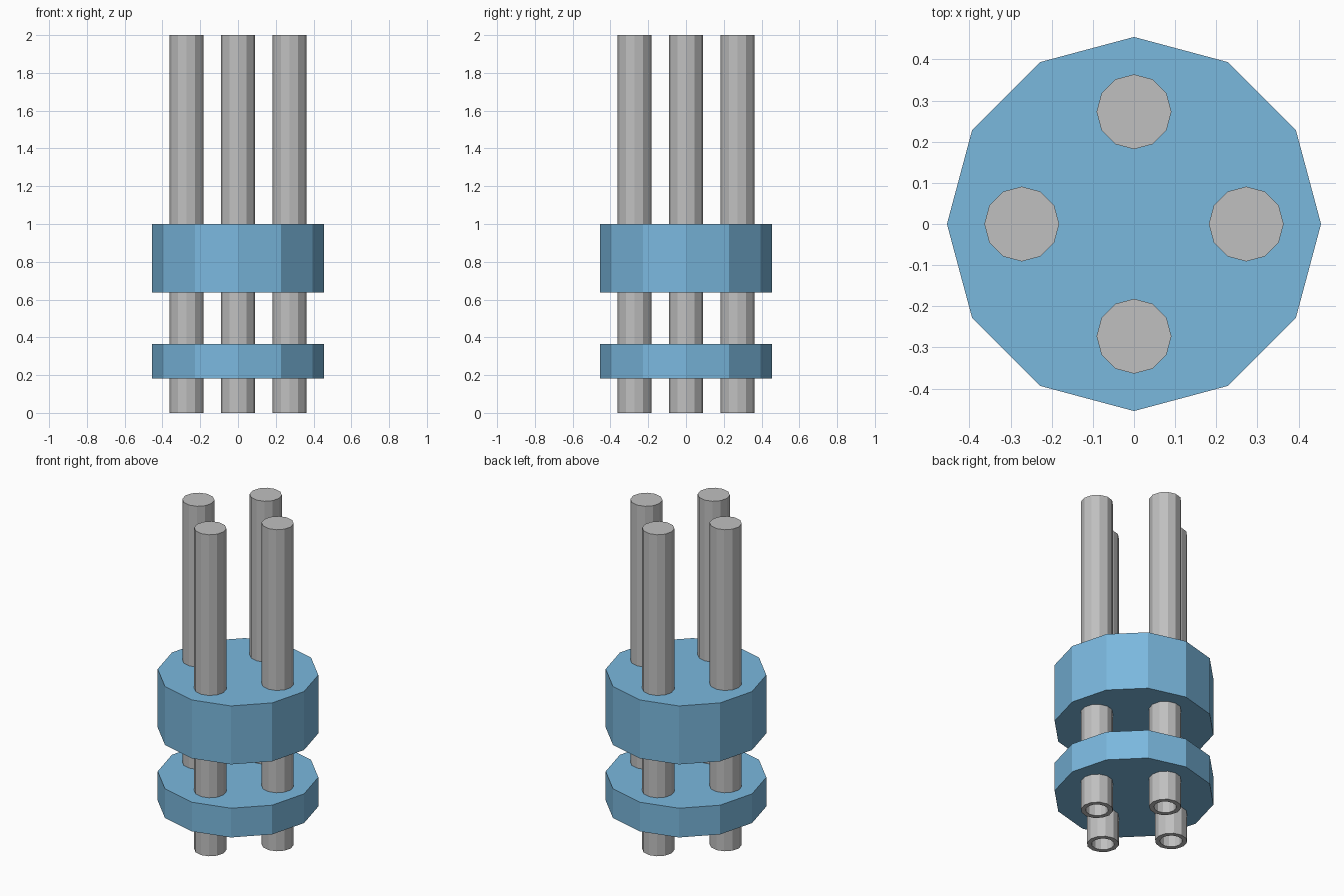
import bpy, bmesh, math

if "Cube" in bpy.data.objects:
    bpy.data.objects.remove(bpy.data.objects["Cube"])

U = 1 / 11   # basic module of the model
SIDES = 12


def material(name, rgb):
    m = bpy.data.materials.new(name)
    m.diffuse_color = (*rgb, 1)
    m.use_nodes = True
    m.node_tree.nodes["Principled BSDF"].inputs["Base Color"].default_value = m.diffuse_color
    return m


blue = material("light_blue", (0.195, 0.479, 0.730))
grey = material("light_grey", (0.527, 0.527, 0.527))


def ring(bm, r, z):
    return [bm.verts.new((r * math.cos(2 * math.pi * i / SIDES),
                          r * math.sin(2 * math.pi * i / SIDES), z))
            for i in range(SIDES)]


def lathe(name, profile, mat, loc=(0, 0, 0)):
    """Skin 12-sided rings through (radius, z) points and cap both ends."""
    bm = bmesh.new()
    rings = [ring(bm, r, z) for r, z in profile]
    for a, b in zip(rings, rings[1:]):
        for i in range(SIDES):
            j = (i + 1) % SIDES
            bm.faces.new((a[i], a[j], b[j], b[i]))
    bm.faces.new(rings[0][::-1])
    bm.faces.new(rings[-1])
    bmesh.ops.recalc_face_normals(bm, faces=bm.faces)
    me = bpy.data.meshes.new(name)
    bm.to_mesh(me)
    bm.free()
    me.materials.append(mat)
    ob = bpy.data.objects.new(name, me)
    ob.location = loc
    bpy.context.collection.objects.link(ob)


# Two solid discs
lathe("lower_disc", [(5 * U, 2 * U), (5 * U, 4 * U)], blue)
lathe("upper_disc", [(5 * U, 7 * U), (5 * U, 11 * U)], blue)

# Four rods, hollow from below and closed on top
for k, side in enumerate(("right", "back", "left", "front")):
    a = k * math.pi / 2
    lathe(side + "_rod",
          [(0.7 * U, 21 * U), (0.7 * U, 0), (U, 0), (U, 22 * U)],
          grey, (3 * U * math.cos(a), 3 * U * math.sin(a), 0))
